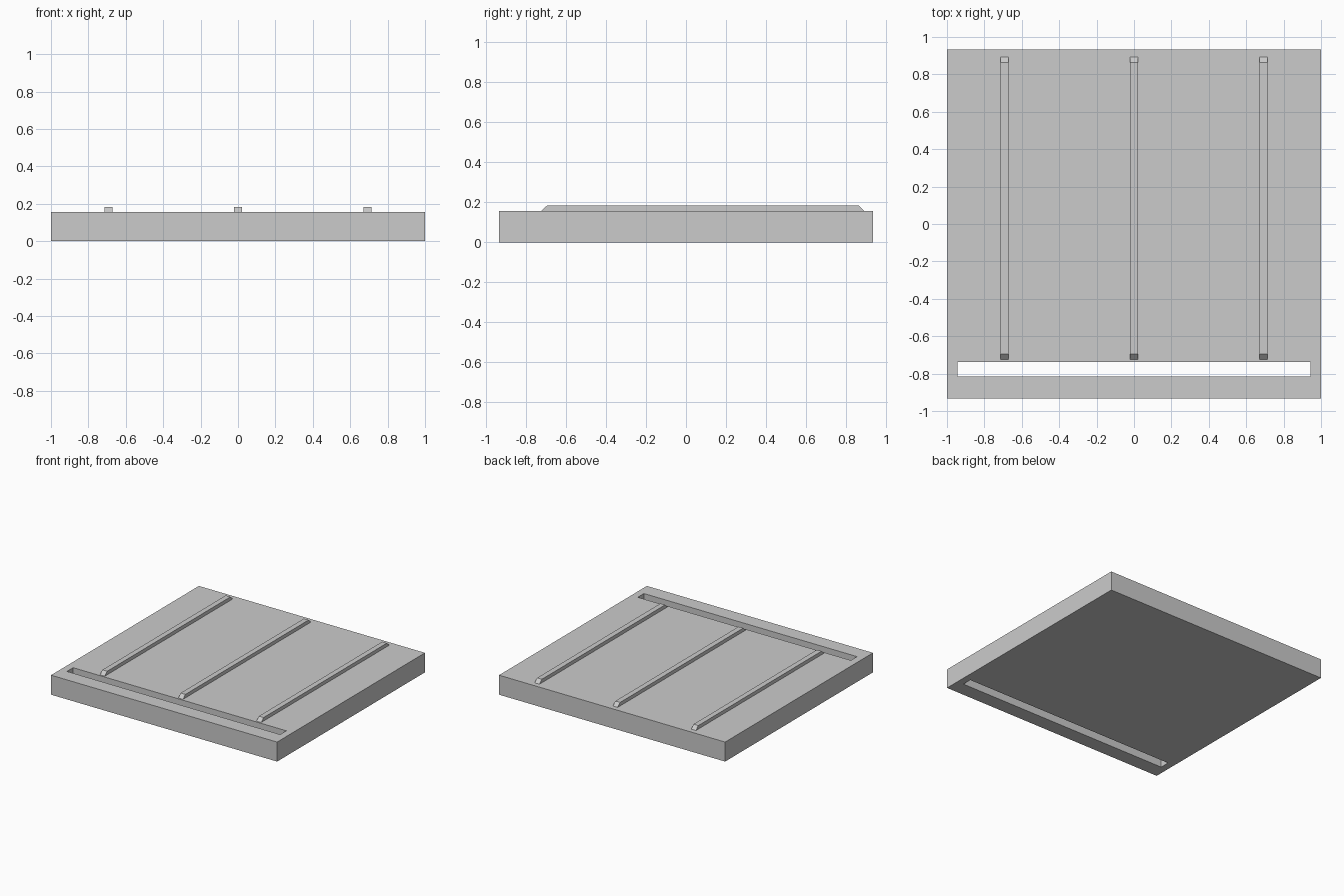
import bpy
import bmesh

cube = bpy.data.objects.get("Cube")
if cube:
    bpy.data.objects.remove(cube, do_unlink=True)

# Single grey finish
grey = bpy.data.materials.new("grey")
grey.use_nodes = True
color = (0.6, 0.6, 0.6, 1)
grey.diffuse_color = color
grey.node_tree.nodes["Principled BSDF"].inputs["Base Color"].default_value = color


def extrude(name, outline, depth):
    """Extrude a closed planar outline along the depth vector."""
    bm = bmesh.new()
    face = bm.faces.new([bm.verts.new(p) for p in outline])
    cap = bmesh.ops.extrude_face_region(bm, geom=[face], use_keep_orig=True)
    moved = [v for v in cap["geom"] if isinstance(v, bmesh.types.BMVert)]
    bmesh.ops.translate(bm, verts=moved, vec=depth)
    bmesh.ops.recalc_face_normals(bm, faces=bm.faces)
    mesh = bpy.data.meshes.new(name)
    bm.to_mesh(mesh)
    bm.free()
    mesh.materials.append(grey)
    obj = bpy.data.objects.new(name, mesh)
    bpy.context.collection.objects.link(obj)
    return obj


def rectangle(x, y0, y1, z):
    return [(-x, y0, z), (x, y0, z), (x, y1, z), (-x, y1, z)]


# Slab with a long slot cut through near the front edge
TOP = 0.156
slab = extrude("slab", rectangle(1, -0.934, 0.934, 0), (0, 0, TOP))
cutter = extrude("slot_cutter", rectangle(0.943, -0.815, -0.737, -0.1), (0, 0, 0.4))
cutter.hide_render = True
cutter.hide_viewport = True
cutter.display_type = 'WIRE'
slot = slab.modifiers.new("slot", 'BOOLEAN')
slot.operation = 'DIFFERENCE'
slot.solver = 'EXACT'
slot.object = cutter

# Three raised ribs with sloped ends
WIDTH = 0.042
for name, x in (("right_rib", -0.692), ("middle_rib", 0), ("left_rib", 0.692)):
    left = x - WIDTH / 2
    profile = [(-0.725, TOP), (0.893, TOP), (0.863, 0.184), (-0.695, 0.184)]
    extrude(name, [(left, y, z) for y, z in profile], (WIDTH, 0, 0))
